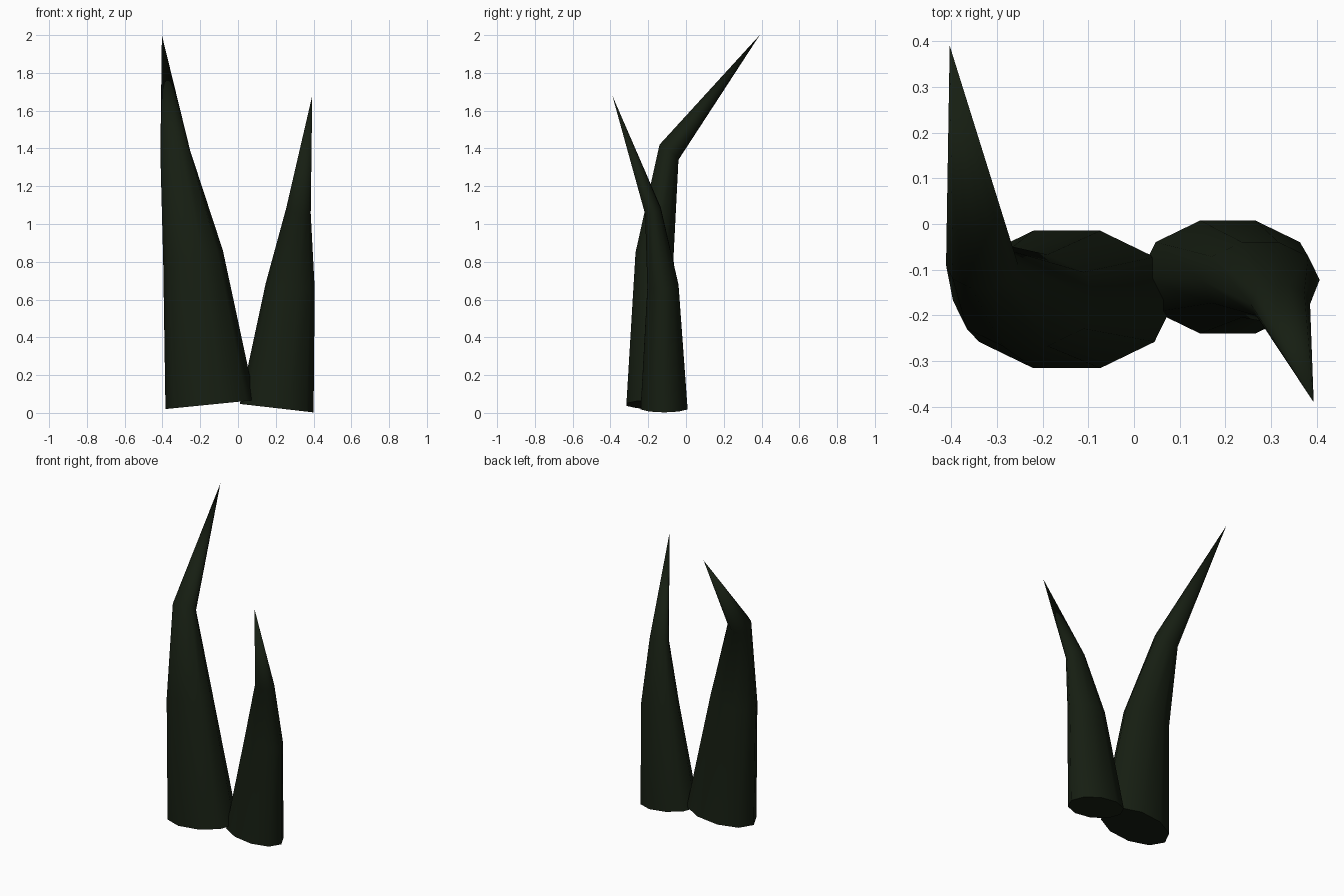
import bpy, bmesh, math

if "Cube" in bpy.data.objects:
    bpy.data.objects.remove(bpy.data.objects["Cube"])

SIDES = 10

mat = bpy.data.materials.new("dark_green")
mat.diffuse_color = (0.008, 0.013, 0.006, 1)
mat.use_nodes = True
mat.node_tree.nodes["Principled BSDF"].inputs["Base Color"].default_value = mat.diffuse_color


def blade(name, rx, ry, rings, tip):
    """Tapered ten-sided blade: rings are (x, y, z, scale, tilt_x, tilt_y)."""
    bm = bmesh.new()
    loops = []
    for x, y, z, s, tx, ty in rings:
        loop = []
        for i in range(SIDES):
            a = 2 * math.pi * i / SIDES
            dx, dy = rx * s * math.cos(a), ry * s * math.sin(a)
            loop.append(bm.verts.new((x + dx, y + dy, z + tx * dx + ty * dy)))
        loops.append(loop)
    # base cap, side walls, pointed end
    bm.faces.new(loops[0][::-1])
    for lo, hi in zip(loops, loops[1:]):
        for i in range(SIDES):
            j = (i + 1) % SIDES
            bm.faces.new((lo[i], lo[j], hi[j], hi[i]))
    point = bm.verts.new(tip)
    for i in range(SIDES):
        bm.faces.new((loops[-1][i], loops[-1][(i + 1) % SIDES], point))
    bmesh.ops.recalc_face_normals(bm, faces=bm.faces)
    me = bpy.data.meshes.new(name)
    bm.to_mesh(me)
    bm.free()
    me.materials.append(mat)
    ob = bpy.data.objects.new(name, me)
    bpy.context.collection.objects.link(ob)
    bpy.ops.object.select_all(action='DESELECT')
    ob.select_set(True)
    bpy.context.view_layer.objects.active = ob
    bpy.ops.object.shade_smooth_by_angle(angle=math.radians(60))


# tall blade, bending to the back left
blade("tall_blade", 0.237, 0.158, [
    (-0.147, -0.165, 0.044, 1, 0.10, 0),
    (-0.238, -0.167, 0.83, 2 / 3, 0.19, -0.10),
    (-0.332, -0.09, 1.38, 1 / 3, 0.10, -0.75),
], (-0.403, 0.39, 2.0))

# short blade, bending to the front right
blade("short_blade", 0.195, 0.13, [
    (0.205, -0.116, 0.025, 1, -0.115, 0),
    (0.276, -0.122, 0.67, 2 / 3, -0.10, 0.05),
    (0.32, -0.175, 1.07, 1 / 3, -0.20, 0.35),
], (0.393, -0.39, 1.68))
